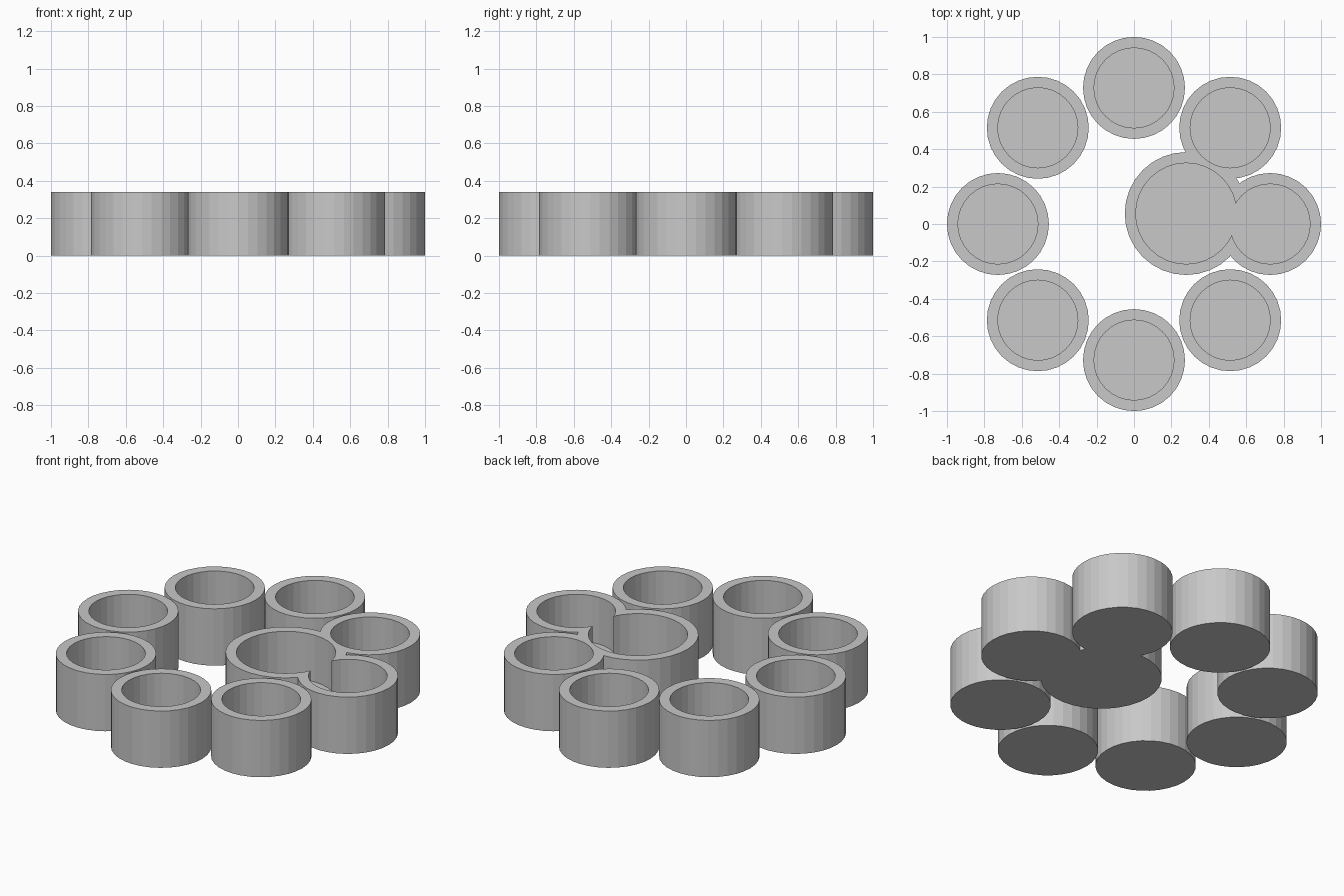
import bpy
import bmesh
from math import cos, sin, pi
from mathutils import Matrix

if "Cube" in bpy.data.objects:
    bpy.data.objects.remove(bpy.data.objects["Cube"], do_unlink=True)

HEIGHT, FLOOR, WALL, SIDES = 0.34, 0.06, 0.0585, 32
RING, CUP = 0.7275, 0.2725
CENTRE_X, CENTRE_Y, CENTRE_R = 0.279, 0.056, 0.3285

grey = bpy.data.materials.new("plain_grey")
grey.use_nodes = True
colour = (0.58, 0.58, 0.58, 1)
grey.diffuse_color = colour
grey.node_tree.nodes["Principled BSDF"].inputs["Base Color"].default_value = colour


def cylinder(name, x, y, radius, bottom, top):
    bm = bmesh.new()
    place = Matrix.Translation((x, y, (bottom + top) / 2))
    bmesh.ops.create_cone(bm, cap_ends=True, segments=SIDES, radius1=radius,
                          radius2=radius, depth=top - bottom, matrix=place)
    mesh = bpy.data.meshes.new(name)
    bm.to_mesh(mesh)
    bm.free()
    mesh.materials.append(grey)
    obj = bpy.data.objects.new(name, mesh)
    bpy.context.collection.objects.link(obj)
    return obj


def combine(target, tool, operation):
    """Apply an exact boolean and discard the tool."""
    tool.hide_render = True
    mod = target.modifiers.new("combine", "BOOLEAN")
    mod.operation, mod.solver, mod.object = operation, "EXACT", tool
    bpy.context.view_layer.update()
    graph = bpy.context.evaluated_depsgraph_get()
    mesh = bpy.data.meshes.new_from_object(target.evaluated_get(graph))
    target.modifiers.clear()
    target.data = mesh
    bpy.data.objects.remove(tool, do_unlink=True)


def hollow(target, cups):
    for x, y, radius in cups:
        cavity = cylinder("cavity", x, y, radius - WALL, FLOOR, HEIGHT + 0.1)
        combine(target, cavity, "DIFFERENCE")


# Ring of eight round cups
spots = [(RING * cos(i * pi / 4), RING * sin(i * pi / 4), CUP) for i in range(8)]

# Free-standing cups
for i, spot in enumerate(spots[2:]):
    cup = cylinder(f"ring_cup_{i + 1}", *spot, 0, HEIGHT)
    hollow(cup, [spot])

# Larger inner cup merged with the two ring cups it overlaps
merged = [(CENTRE_X, CENTRE_Y, CENTRE_R)] + spots[:2]
body = cylinder("joined_cups", *merged[0], 0, HEIGHT)
for spot in merged[1:]:
    combine(body, cylinder("overlap_cup", *spot, 0, HEIGHT), "UNION")
hollow(body, merged)
